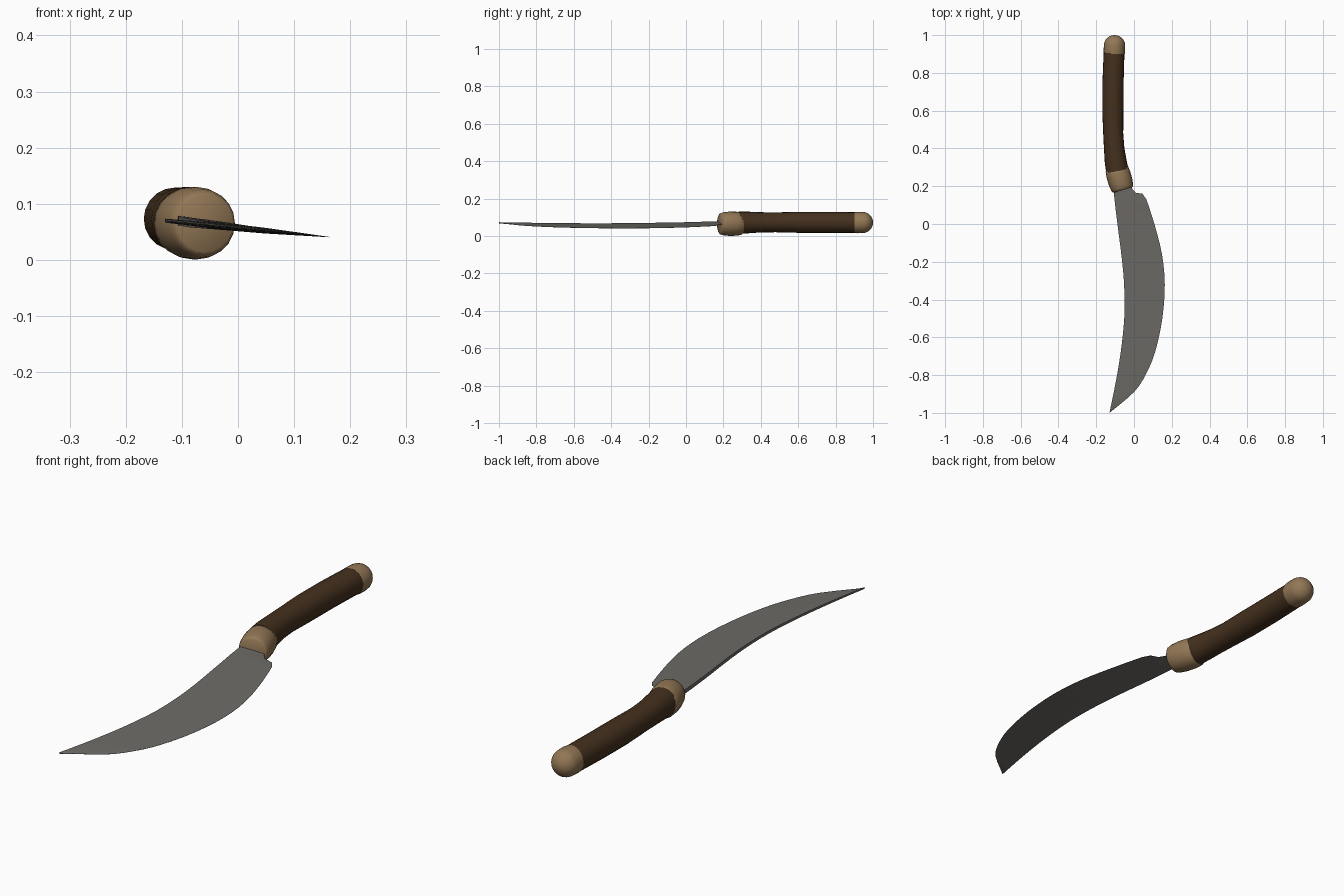
import bpy, bmesh, math
from mathutils import Vector

if "Cube" in bpy.data.objects:
    bpy.data.objects.remove(bpy.data.objects["Cube"])


def material(name, rgb):
    m = bpy.data.materials.new(name)
    m.diffuse_color = (*rgb, 1)
    m.use_nodes = True
    m.node_tree.nodes["Principled BSDF"].inputs["Base Color"].default_value = m.diffuse_color
    return m


STEEL = material("dull steel", (0.155, 0.147, 0.135))
WOOD = material("dark wood", (0.058, 0.030, 0.013))
HORN = material("tan horn", (0.29, 0.185, 0.092))


def finish(name, bm, mat, angle):
    bmesh.ops.recalc_face_normals(bm, faces=bm.faces[:])
    me = bpy.data.meshes.new(name)
    bm.to_mesh(me)
    bm.free()
    me.materials.append(mat)
    ob = bpy.data.objects.new(name, me)
    bpy.context.collection.objects.link(ob)
    bpy.ops.object.select_all(action='DESELECT')
    ob.select_set(True)
    bpy.context.view_layer.objects.active = ob
    bpy.ops.object.shade_smooth_by_angle(angle=math.radians(angle))
    return ob


def skin(bm, rings):
    """Bridge matching vertex rings and cap both ends."""
    n = len(rings[0])
    for a, b in zip(rings, rings[1:]):
        for i in range(n):
            j = (i + 1) % n
            bm.faces.new((a[i], a[j], b[j], b[i]))
    bm.faces.new(rings[0])
    bm.faces.new(rings[-1])


def tube(name, stations, mat, sides=20, direction=None):
    """Round grip part swept along stations of (x, y, z, radius)."""
    bm = bmesh.new()
    pts = [Vector(s[:3]) for s in stations]
    rings = []
    for i, (p, s) in enumerate(zip(pts, stations)):
        t = direction or pts[min(i + 1, len(pts) - 1)] - pts[max(i - 1, 0)]
        side = Vector((t.y, -t.x, 0)).normalized()
        rings.append([bm.verts.new(p + side * s[3] * math.cos(a) + Vector((0, 0, s[3] * math.sin(a))))
                      for a in (2 * math.pi * k / sides for k in range(sides))])
    skin(bm, rings)
    return finish(name, bm, mat, 45)


def smooth(pts, steps=3):
    """Catmull-Rom interpolation of a list of tuples."""
    v = [Vector(p) for p in pts]
    out = []
    for i in range(len(v) - 1):
        a, b, c, d = v[max(i - 1, 0)], v[i], v[i + 1], v[min(i + 2, len(v) - 1)]
        for k in range(steps):
            t = k / steps
            out.append(0.5 * (2 * b + (c - a) * t + (2 * a - 5 * b + 4 * c - d) * t * t
                              + (3 * b - a - 3 * c + d) * t ** 3))
    return out + [v[-1]]


# Wooden grip, bending towards the blade
grip = [(-.105, .925, .072, .055), (-.111, .75, .073, .056), (-.112, .60, .073, .056),
        (-.110, .48, .073, .053), (-.105, .40, .073, .054), (-.097, .33, .072, .058),
        (-.088, .28, .070, .060)]
tube("grip", [tuple(p) for p in (Vector(s) for s in grip)], WOOD)

# Rounded pommel
dome = [(-.104, .90, .072, .0555), (-.104, .915, .072, .0575)]
for k in range(9):
    a = math.radians(10.8 * k)
    dome.append((-.103, .945 + .055 * math.sin(a), .072, .0565 * math.cos(a)))
tube("pommel", dome, HORN, direction=Vector((0, 1, 0)))

# Collar between the grip and the blade, set at an angle
top, bottom = Vector((-.093, .298, .066)), Vector((-.059, .180, .065))
collar = [(0, .057), (.04, .061), (.3, .0645), (.6, .0645), (.85, .061), (.96, .057), (1, .051)]
tube("collar", [(*top.lerp(bottom, t), r) for t, r in collar], HORN, direction=bottom - top)

# Curved blade: each station is spine x, y and cutting edge x, y
heel = [(-.095, .23, -.030, .23), (-.107, .172, -.008, .185), (-.106, .155, .008, .166),
        (-.103, .13, .045, .160)]
belly = [(-.100, .10, .066, .130), (-.084, -.03, .108, .000), (-.066, -.17, .148, -.160),
         (-.053, -.31, .163, -.320), (-.050, -.47, .150, -.500), (-.064, -.63, .114, -.670),
         (-.083, -.76, .066, -.790), (-.105, -.88, .000, -.890), (-.130, -1.0, -.129, -.999)]
bm = bmesh.new()
rings = []
for sx, sy, ex, ey in [Vector(p) for p in heel] + smooth(belly):
    thick = .0035 + .005 * (sy + 1) / 1.2
    ring = []
    for f, h in ((0, 1), (.5, .75), (1, .06), (1, -.06), (.5, -.75), (0, -1)):
        x, y = sx + (ex - sx) * f, sy + (ey - sy) * f
        z = .057 - .1 * x + max(0, y) * .015 + h * thick
        ring.append(bm.verts.new((x, y, z)))
    rings.append(ring)
skin(bm, rings)
finish("blade", bm, STEEL, 35)
